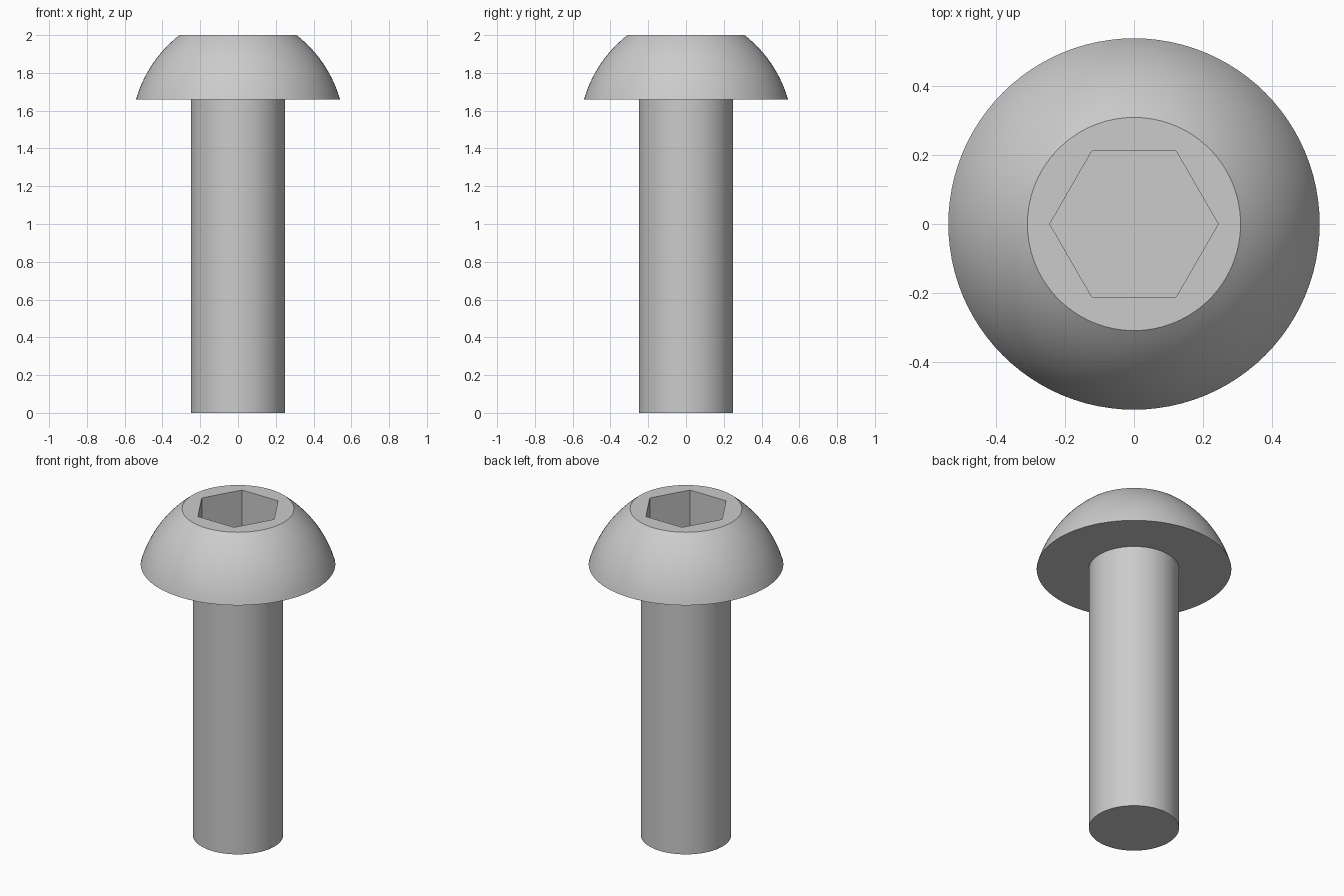
import bpy, bmesh, math

if "Cube" in bpy.data.objects:
    bpy.data.objects.remove(bpy.data.objects["Cube"])

SEG = 96
SHANK_R, HEAD_R, TOP_R = 0.25, 0.54, 0.31
HEAD_Z, TOP_Z = 1.66, 2.0
HEX_R, HEX_DEPTH = 0.245, 0.24


def dome_arc(p, q, half_angle, steps):
    """Points of an outward-bulging arc from p to q."""
    dx, dz = q[0] - p[0], q[1] - p[1]
    chord = math.hypot(dx, dz)
    radius = chord / 2 / math.sin(half_angle)
    nx, nz = dz / chord, -dx / chord
    back = radius * math.cos(half_angle)
    cx, cz = (p[0] + q[0]) / 2 - nx * back, (p[1] + q[1]) / 2 - nz * back
    mid = math.atan2(nz, nx)
    angles = [mid + half_angle * (2 * i / steps - 1) for i in range(steps + 1)]
    return [(cx + radius * math.cos(a), cz + radius * math.sin(a)) for a in angles]


def ring(bm, r, z, n):
    return [bm.verts.new((r * math.cos(2 * math.pi * i / n),
                          r * math.sin(2 * math.pi * i / n), z)) for i in range(n)]


def bridge(bm, a, b):
    n = len(a)
    for i in range(n):
        j = (i + 1) % n
        bm.faces.new((a[i], a[j], b[j], b[i]))


bm = bmesh.new()

# Shank, underside and domed head as one revolved skin
profile = [(SHANK_R, 0), (SHANK_R, HEAD_Z)]
profile += dome_arc((HEAD_R, HEAD_Z), (TOP_R, TOP_Z), math.radians(18), 14)
rings = [ring(bm, r, z, SEG) for r, z in profile]
for lower, upper in zip(rings, rings[1:]):
    bridge(bm, lower, upper)
bm.faces.new(rings[0][::-1])

# Flat top face around the hexagon, one fan plus one triangle per side
top = rings[-1]
rim = ring(bm, HEX_R, TOP_Z, 6)
per = SEG // 6
for k in range(6):
    start = k * per
    a, b = rim[k], rim[(k + 1) % 6]
    half = start + per // 2
    for i in range(start, start + per):
        corner = a if i < half else b
        bm.faces.new((top[i], top[(i + 1) % SEG], corner))
    bm.faces.new((a, top[half], b))

# Hex socket walls and floor
floor = ring(bm, HEX_R, TOP_Z - HEX_DEPTH, 6)
bridge(bm, rim, floor)
bm.faces.new(floor)

bmesh.ops.recalc_face_normals(bm, faces=bm.faces)
mesh = bpy.data.meshes.new("button_head_bolt")
bm.to_mesh(mesh)
bm.free()
bolt = bpy.data.objects.new("button_head_bolt", mesh)
bpy.context.collection.objects.link(bolt)
bpy.context.view_layer.objects.active = bolt
bolt.select_set(True)
bpy.ops.object.shade_smooth_by_angle(angle=math.radians(30))
